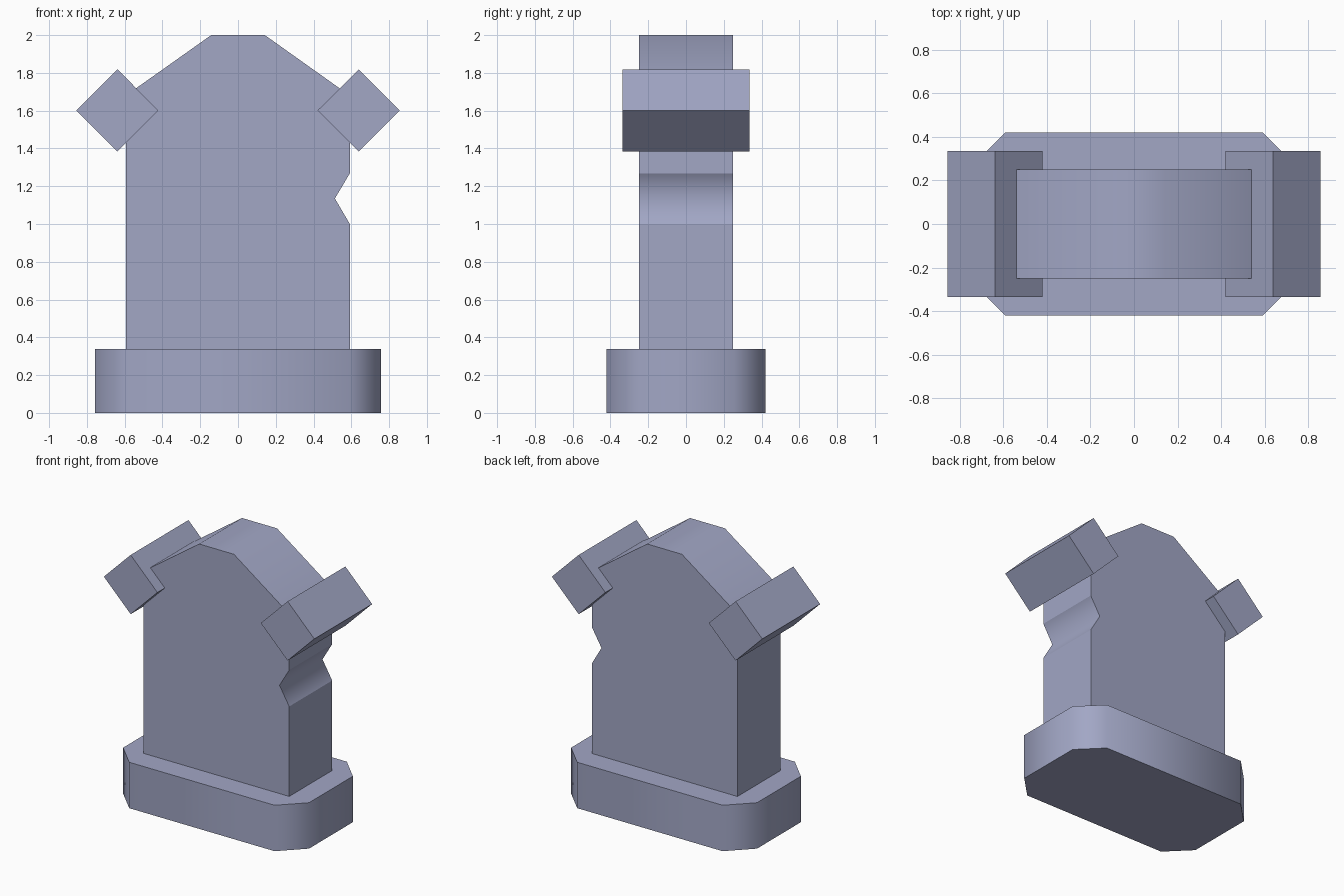
import bpy, bmesh, math
from mathutils import Vector

if "Cube" in bpy.data.objects:
    bpy.data.objects.remove(bpy.data.objects["Cube"])

mat = bpy.data.materials.new("blue grey")
mat.diffuse_color = (0.36, 0.385, 0.56, 1)
mat.use_nodes = True
mat.node_tree.nodes["Principled BSDF"].inputs["Base Color"].default_value = mat.diffuse_color


def prism(name, outline, offset, sharp_rule=None):
    """Extrude a closed outline of 3D points; soften edges below 65 degrees."""
    bm = bmesh.new()
    face = bm.faces.new([bm.verts.new(p) for p in outline])
    ext = bmesh.ops.extrude_face_region(bm, geom=[face], use_keep_orig=True)
    moved = [v for v in ext["geom"] if isinstance(v, bmesh.types.BMVert)]
    bmesh.ops.translate(bm, verts=moved, vec=Vector(offset))
    bmesh.ops.recalc_face_normals(bm, faces=bm.faces[:])
    for f in bm.faces:
        f.smooth = True
    for e in bm.edges:
        sharp = e.calc_face_angle(0) > math.radians(65)
        e.smooth = not (sharp or (sharp_rule and sharp_rule(e)))
    me = bpy.data.meshes.new(name)
    bm.to_mesh(me)
    bm.free()
    me.materials.append(mat)
    ob = bpy.data.objects.new(name, me)
    bpy.context.collection.objects.link(ob)
    return ob


# Base plinth: rectangle with chamfered corners
X, Y, C = 0.757, 0.42, 0.165
corners = [(X, Y - C), (X - C, Y), (C - X, Y), (-X, Y - C),
           (-X, C - Y), (C - X, -Y), (X - C, -Y), (X, C - Y)]
prism("base", [(x, y, 0) for x, y in corners], (0, 0, 0.338))

# Upright slab with sloped shoulders and a notch on the right side
profile = [(-0.594, 0.338), (0.592, 0.338), (0.592, 1.0), (0.513, 1.135), (0.592, 1.268),
           (0.592, 1.68), (0.142, 2.0), (-0.142, 2.0), (-0.594, 1.68)]
prism("slab", [(x, -0.25, z) for x, z in profile], (0, 0.5, 0),
      lambda e: all(abs(v.co.x) > 0.58 for v in e.verts))

# Diamond-turned bars across both shoulders
R = 0.218
for side, label in ((-1, "left"), (1, "right")):
    cx = side * 0.639
    diamond = [(cx + R, 1.601), (cx, 1.601 + R), (cx - R, 1.601), (cx, 1.601 - R)]
    prism(label + "_shoulder_bar", [(x, -0.336, z) for x, z in diamond], (0, 0.672, 0))
